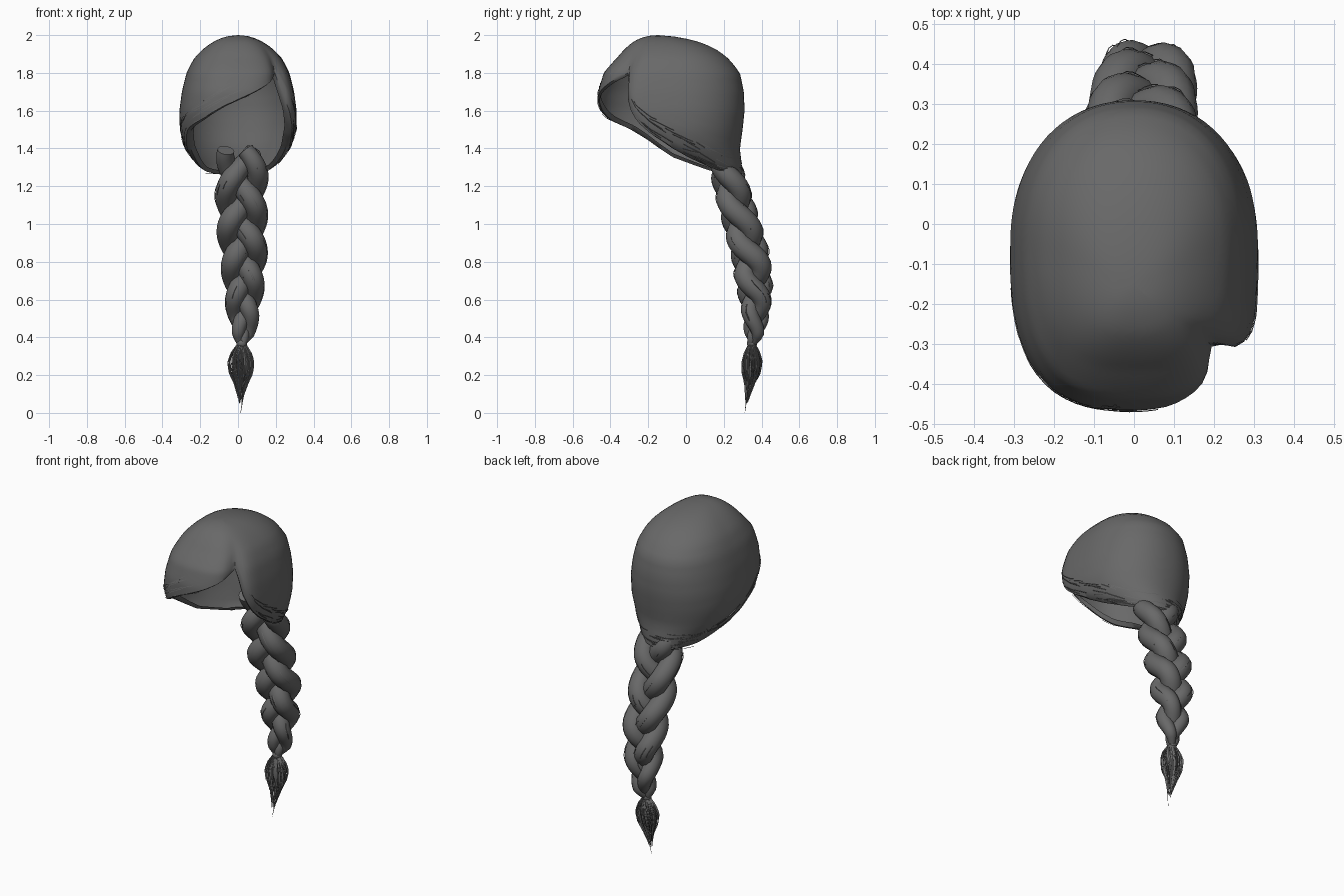
import bpy, bmesh, math, random
from mathutils import Vector

if "Cube" in bpy.data.objects:
    bpy.data.objects.remove(bpy.data.objects["Cube"])

random.seed(4)
hair = bpy.data.materials.new("dark_grey_hair")
hair.diffuse_color = (0.14, 0.14, 0.14, 1)
hair.use_nodes = True
hair.node_tree.nodes["Principled BSDF"].inputs["Base Color"].default_value = hair.diffuse_color


def interp(table, v):
    """Piecewise linear lookup; each row is (key, value, value, ...)."""
    if v <= table[0][0]:
        return table[0][1:]
    for p, q in zip(table, table[1:]):
        if v <= q[0]:
            f = (v - p[0]) / (q[0] - p[0])
            return tuple(a + (b - a) * f for a, b in zip(p[1:], q[1:]))
    return table[-1][1:]


def finish(bm, name, fix_normals=True):
    if fix_normals:
        bmesh.ops.recalc_face_normals(bm, faces=bm.faces)
    me = bpy.data.meshes.new(name)
    bm.to_mesh(me)
    bm.free()
    ob = bpy.data.objects.new(name, me)
    bpy.context.collection.objects.link(ob)
    me.materials.append(hair)
    bpy.ops.object.select_all(action='DESELECT')
    ob.select_set(True)
    bpy.context.view_layer.objects.active = ob
    bpy.ops.object.shade_smooth_by_angle(angle=math.radians(50))
    return ob


def bridge(bm, rings):
    for r, s in zip(rings, rings[1:]):
        n = len(r)
        for i in range(n):
            j = (i + 1) % n
            bm.faces.new((r[i], s[i], s[j], r[j]))


def tube(bm, pts, radii, sides):
    """Closed tube along a path, one radius per point."""
    rings = []
    for i, p in enumerate(pts):
        t = (pts[min(i + 1, len(pts) - 1)] - pts[max(i - 1, 0)]).normalized()
        ref = Vector((0, 1, 0)) if abs(t.y) < 0.9 else Vector((0, 0, 1))
        u = t.cross(ref).normalized()
        w = t.cross(u)
        rings.append([bm.verts.new(p + radii[i] * (math.cos(k * math.tau / sides) * u
                      + math.sin(k * math.tau / sides) * w)) for k in range(sides)])
    bridge(bm, rings)
    bm.faces.new(rings[0][::-1])
    bm.faces.new(rings[-1])


# Head cap: height, front y, back y, half width
SECTIONS = [(2.0, -.15, -.15, 0), (1.99, -.22, -.05, .07), (1.97, -.27, .05, .12),
            (1.93, -.32, .15, .18), (1.88, -.365, .22, .23), (1.8, -.435, .285, .272),
            (1.7, -.465, .306, .297), (1.6, -.47, .31, .31), (1.5, -.46, .30, .308),
            (1.4, -.44, .285, .285), (1.27, -.42, .30, .215)]
SECTIONS = [(math.sqrt(2.0 - s[0]),) + s[1:] for s in SECTIONS]
# Lower edge: angle from the front towards +x, height
RIM = [(-180, 1.265), (-160, 1.27), (-140, 1.285), (-120, 1.315), (-90, 1.36), (-72, 1.42),
       (-50, 1.505), (-30, 1.555), (-10, 1.63), (10, 1.69), (25, 1.74), (40, 1.80), (44, 1.74),
       (49, 1.63), (58, 1.54), (70, 1.475), (90, 1.41), (110, 1.36), (140, 1.30),
       (160, 1.27), (180, 1.265)]


def rim(deg):
    return interp(RIM, (deg + 180) % 360 - 180)[0]


def cap_point(deg, z, scale=1.0):
    yf, yb, hw = interp(SECTIONS, math.sqrt(max(0, 2.0 - z)))
    cy, b = (yf + yb) / 2, (yb - yf) / 2
    if b < 1e-6:
        return Vector((0, cy, z))
    s, c = math.sin(math.radians(deg)), math.cos(math.radians(deg))
    n = 2.45 + .25 * c
    r = ((abs(s) / hw) ** n + (abs(c) / b) ** n) ** (-1 / n)
    # parting groove beside the swept fringe, side lock slightly fuller
    d = (deg + 180) % 360 - 180
    grow = min(1, max(0, (1.95 - z) / 0.2))
    r += grow * (-.04 * math.exp(-((d - 40) / 7) ** 2) + .005 * math.exp(-((d - 58) / 10) ** 2))
    r *= scale
    return Vector((r * s, cy - r * c, z))


def roll(deg, z):
    """Hair tucks inwards close to the edge, mostly at the sides."""
    near = max(0, 1 - (z - rim(deg)) / .1)
    return 1 - .05 * abs(math.sin(math.radians(deg))) * min(1, near) ** 2


bm = bmesh.new()
N, LEVELS = 90, 24
angles = [i * 360 / N for i in range(N)]
rings = []
for lv in range(1, LEVELS + 1):
    t = (lv / LEVELS) ** 1.45
    ring = []
    for a in angles:
        z = 2 - (2 - rim(a)) * t
        ring.append(bm.verts.new(cap_point(a, z, roll(a, z))))
    rings.append(ring)
# edge curled inwards, deeper at the side locks
for depth, dz in ((.5, -.006), (1, .015)):
    ring = []
    for a in angles:
        tuck = .04 + .11 * abs(math.sin(math.radians(a)))
        p = cap_point(a, rim(a), roll(a, rim(a)) - depth * tuck)
        ring.append(bm.verts.new(p + Vector((0, 0, dz))))
    rings.append(ring)
bridge(bm, rings)
apex = bm.verts.new((0, -.15, 2.0))
for i in range(N):
    bm.faces.new((apex, rings[0][i], rings[0][(i + 1) % N]))
finish(bm, "head_cap", fix_normals=False)

# Loose fine hairs following the cap edge
bm = bmesh.new()
for k in range(60):
    a0, span = random.uniform(50, 350), random.uniform(15, 35)
    lift, drift = random.uniform(0, .09), random.uniform(-.02, .02)
    pts = []
    for i in range(9):
        a = a0 + span * i / 8
        if 20 < a % 360 < 50:
            break
        z = rim(a) + lift + drift * i / 8
        pts.append(cap_point(a, z, roll(a, z) + .006))
    if len(pts) > 2:
        tube(bm, pts, [.0014] * len(pts), 3)
finish(bm, "edge_hairs")

# Braid: height, centre x, centre y, sideways swing, depth swing, strand radius
BRAID = [(.36, .02, .35, .008, .006, .014), (.42, .028, .362, .03, .02, .034),
         (.52, .03, .37, .045, .03, .045), (.65, .03, .365, .055, .042, .055),
         (.82, .03, .345, .067, .045, .061), (1.0, .02, .295, .078, .042, .061),
         (1.25, .02, .225, .085, .038, .058), (1.39, .02, .185, .088, .02, .045)]


def braid_point(z, shift):
    cx, cy, sx, sy, r = interp(BRAID, z)
    # crossings become tighter towards the end
    d = 1.40 - z
    phase = math.tau * (d / .65 + .15 * d * d + shift + .02)
    return Vector((cx + sx * math.sin(phase), cy - sy * math.sin(2 * phase), z)), r


for k, label in enumerate(("left", "middle", "right")):
    bm = bmesh.new()
    path = [braid_point(1.39 - 1.03 * i / 70, k / 3) for i in range(71)]
    tube(bm, [p for p, r in path], [r for p, r in path], 12)
    finish(bm, "braid_strand_" + label)

# Loose fine hairs along the braid
bm = bmesh.new()
for k in range(45):
    z0, shift = random.uniform(.6, 1.3), random.randrange(3) / 3
    turn = random.uniform(0, math.tau)
    pts = []
    for i in range(8):
        p, r = braid_point(z0 - .16 * i / 7, shift)
        pts.append(p + Vector((math.cos(turn), math.sin(turn), 0)) * r * 1.06)
    tube(bm, pts, [.0015] * 8, 3)
finish(bm, "braid_hairs")

# Tie at the end of the braid
bm = bmesh.new()
tube(bm, [Vector((.02, .35, z)) for z in (.385, .375, .36, .35)], [.02, .027, .027, .02], 12)
finish(bm, "braid_tie")

# Tuft: slim core with loose hairs around it
TUFT = [(0, .012, .312, .002), (.08, .014, .325, .014), (.16, .016, .34, .036),
        (.21, .017, .345, .058), (.27, .018, .35, .066), (.32, .02, .35, .05),
        (.37, .02, .35, .016)]


def tuft_point(z, ang, f):
    cx, cy, r = interp(TUFT, z)
    return Vector((cx + f * r * math.cos(ang), cy + .75 * f * r * math.sin(ang), z))


bm = bmesh.new()
heights = [.37, .33, .3, .26, .22, .18, .14, .1]
tube(bm, [tuft_point(z, 0, 0) for z in heights],
     [.6 * interp(TUFT, z)[2] * min(1, z / .26) for z in heights], 10)
finish(bm, "tuft_core")

bm = bmesh.new()
for k in range(100):
    ang, f = random.uniform(0, math.tau), random.uniform(.6, 1.1)
    end = random.uniform(.05, .22) if k else 0
    pts = [tuft_point(.37 + (end - .37) * i / 9, ang + .04 * i, f) for i in range(10)]
    tube(bm, pts, [.0035] * 7 + [.003, .002, .0008], 4)
finish(bm, "tuft_hairs")
